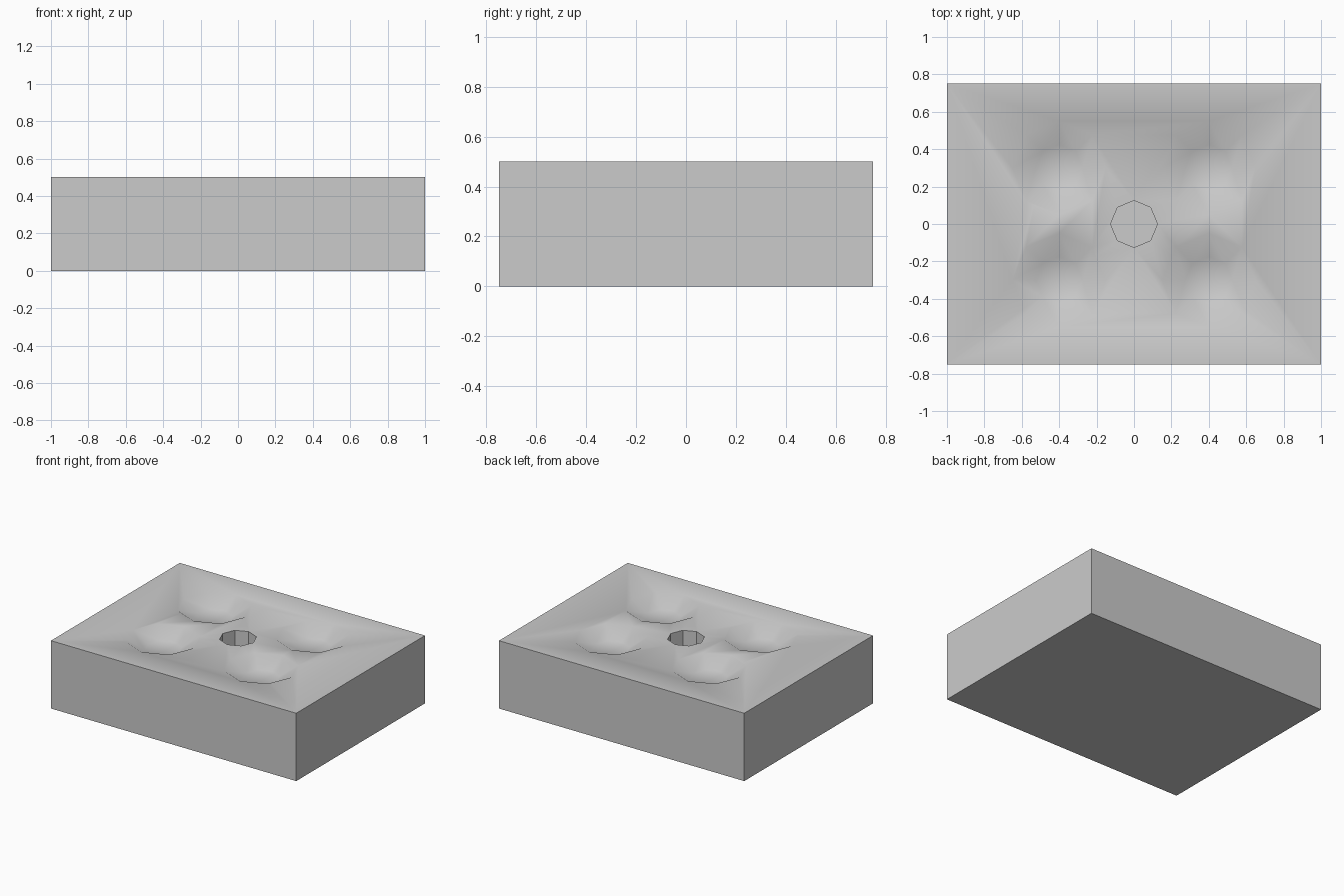
import bpy
import math

if "Cube" in bpy.data.objects:
    bpy.data.objects.remove(bpy.data.objects["Cube"])


def cutter(name, r_low, r_high, z_low, z_high, x=0, y=0):
    bpy.ops.mesh.primitive_cone_add(vertices=8, radius1=r_low, radius2=r_high,
                                    depth=z_high - z_low,
                                    location=(x, y, (z_low + z_high) / 2))
    ob = bpy.context.object
    ob.name = name
    ob.hide_render = True
    return ob


# Main block
bpy.ops.mesh.primitive_cube_add(size=1, location=(0, 0, 0.25))
block = bpy.context.object
block.name = "dimpled_block"
block.scale = (2, 1.5, 0.5)
bpy.ops.object.transform_apply(location=True, rotation=False, scale=True)

# Central octagonal blind hole
cutters = [cutter("centre_hole_cutter", 0.125, 0.125, 0.25, 0.6)]

# Four shallow eight-sided dimples; each cutter continues its slope above the top
DEPTH = 0.07
for x in (-0.4, 0.4):
    for y in (-0.3, 0.3):
        cutters.append(cutter("dimple_cutter", 0.125, 0.375,
                              0.5 - DEPTH, 0.5 + DEPTH, x, y))

# Carve the block
bpy.ops.object.select_all(action='DESELECT')
block.select_set(True)
bpy.context.view_layer.objects.active = block
for c in cutters:
    mod = block.modifiers.new("carve", 'BOOLEAN')
    mod.operation = 'DIFFERENCE'
    mod.solver = 'EXACT'
    mod.object = c
    bpy.ops.object.modifier_apply(modifier=mod.name)
    bpy.data.objects.remove(c, do_unlink=True)

# Soft dimples, crisp box and hole edges
bpy.ops.object.shade_smooth_by_angle(angle=math.radians(40))
